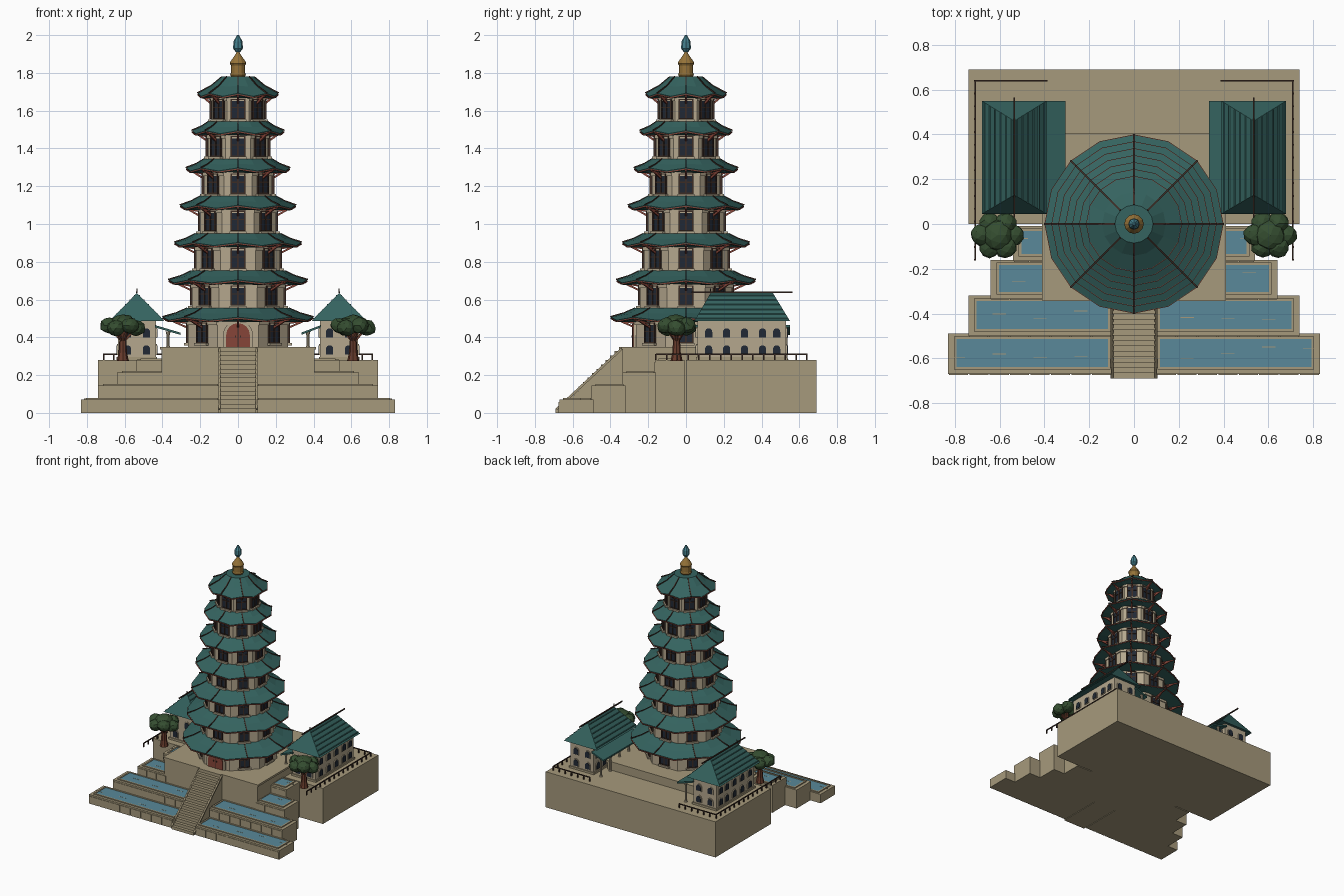
import bpy, bmesh, math, random
from mathutils import Matrix, Vector

if "Cube" in bpy.data.objects:
    bpy.data.objects.remove(bpy.data.objects["Cube"])

random.seed(4)
I = Matrix.Identity(4)
T = lambda x, y, z: Matrix.Translation((x, y, z))
R = lambda deg: Matrix.Rotation(math.radians(deg), 4, 'Z')
COL = dict(stone=(.38, .32, .2), wall=(.46, .39, .27), tile=(.035, .125, .115), water=(.1, .25, .32),
           dark=(.045, .025, .018), red=(.24, .06, .04), glass=(.015, .022, .035), gold=(.3, .17, .04),
           trunk=(.14, .045, .025), leaf=(.035, .075, .03), gem=(.06, .22, .27))
MATS = {}
for n, c in COL.items():
    MATS[n] = bpy.data.materials.new(n)
    MATS[n].diffuse_color = (*c, 1)
parts = {}


def part(name, mat):
    if name not in parts:
        parts[name] = (bmesh.new(), mat)
    return parts[name][0]


def box(bm, x0, x1, y0, y1, z0, z1, M=I):
    S = Matrix.Diagonal((abs(x1 - x0), abs(y1 - y0), abs(z1 - z0), 1))
    bmesh.ops.create_cube(bm, size=1, matrix=M @ T((x0 + x1) / 2, (y0 + y1) / 2, (z0 + z1) / 2) @ S)


def beam(bm, p, q, w):
    p, q = Vector(p), Vector(q)
    d = q - p
    M = Matrix.Translation((p + q) / 2) @ d.to_track_quat('Z', 'Y').to_matrix().to_4x4()
    bmesh.ops.create_cube(bm, size=1, matrix=M @ Matrix.Diagonal((w, w, d.length, 1)))


def lathe(bm, profile, n, off=0, lift=None, M=I):
    # rings of n points; lift raises every second point of a ring
    rings = []
    for j, (r, z) in enumerate(profile):
        ring = []
        for i in range(n):
            a = math.radians(off) + 2 * math.pi * i / n
            up = lift[j] if lift and i % 2 == 0 else 0
            ring.append(bm.verts.new(M @ Vector((r * math.cos(a), r * math.sin(a), z + up))))
        rings.append(ring)
    for a, b in zip(rings, rings[1:]):
        for i in range(n):
            k = (i + 1) % n
            bm.faces.new((a[i], a[k], b[k], b[i]))
    bm.faces.new(rings[0][::-1])
    bm.faces.new(rings[-1])


def arch(bm, M, w, h, d):
    # arched panel standing on local z = 0, facing local -y
    r = w / 2
    pts = [(-r, 0), (r, 0)] + [(r * math.cos(t * math.pi / 8), h - r + r * math.sin(t * math.pi / 8)) for t in range(9)]
    f = [bm.verts.new(M @ Vector((x, -d, z))) for x, z in pts]
    b = [bm.verts.new(M @ Vector((x, 0, z))) for x, z in pts]
    bm.faces.new(f)
    bm.faces.new(b[::-1])
    for i in range(len(pts)):
        k = (i + 1) % len(pts)
        bm.faces.new((f[k], f[i], b[i], b[k]))


# platform and pedestal
st = part('platform', 'stone')
box(st, -.74, .74, 0, .69, 0, .28)
ped = part('pedestal', 'stone')
box(ped, -.405, .405, -.335, .4, 0, .345)
box(ped, -.412, .412, -.342, .407, .335, .35)

# cascading terraces with pools: inner x, outer x, front y, back y, height
for x0, x1, y0, y1, h in ((.1, .83, -.67, -.49, .07), (.1, .74, -.5, -.32, .145),
                          (.39, .64, -.335, -.16, .215), (.39, .54, -.165, -.008, .28)):
    for s in (-1, 1):
        t = part('terraces', 'stone')
        box(t, s * x0, s * x1, y0, y1, 0, h)
        k, w = part('pool_rims', 'stone'), .012
        a, b, c, d = x0 + .005, x1 - .025, y0 + .02, y1 - .012
        box(k, s * a, s * b, c, c + w, h, h + .008)
        box(k, s * a, s * b, d - w, d, h, h + .008)
        box(k, s * a, s * (a + w), c, d, h, h + .008)
        box(k, s * (b - w), s * b, c, d, h, h + .008)
        box(part('pool_water', 'water'), s * (a + w), s * (b - w), c + w, d - w, h - .005, h + .004)
        n = max(1, round((x1 - x0) / .09))
        for i in range(n):
            px = x0 + (x1 - x0) * (i + .5) / n
            hw = (x1 - x0) / n / 2 - .003
            box(part('facing_blocks', 'stone'), s * (px - hw), s * (px + hw), y0 - .004, y0, max(0, h - .07), h - .012)
            if i % 2:
                yy = c + (d - c) * random.uniform(.3, .7)
                box(part('ripples', 'stone'), s * (px - .03), s * (px + .03), yy, yy + .003, h, h + .005)

# grand stair
N = 15
for i in range(N):
    box(part('stair', 'stone'), -.095, .095, -.69 + i * .024, -.33, i * .35 / N, (i + 1) * .35 / N)
for s in (-1, 1):
    beam(part('stair_cheeks', 'stone'), (s * .098, -.685, .02), (s * .098, -.34, .34), .012)

# tower storeys
LV = 7
for i in range(LV):
    z = .5 + .1975 * i
    tip = .397 - .0309 * i
    a = .265 - .021 * i
    base = .35 if i == 0 else z - .155
    rw = a / math.cos(math.pi / 8)
    lathe(part('tower_walls', 'wall'), [(rw, base), (rw, z)], 8, 22.5)
    lathe(part('tower_bands', 'wall'), [(rw + .008, z - .035), (rw + .008, z - .015)], 8, 22.5)
    last = i == LV - 1
    top = .085 if last else (a - .021) * 1.083 + .006
    rise = .095 if last else .055
    mid = top + (tip - top) * .45
    prof = [(a, z - .018), (tip - .004, z - .02), (tip, z - .009), (mid, z + rise * .45), (top, z + rise)]
    lift = (0, .016, .016, .004, 0)
    lathe(part('tower_roofs', 'tile'), prof, 16, 0, lift)
    for k in range(8):
        Rz = R(45 * k)
        P = lambda r, h: Rz @ Vector((r, 0, h))
        rd = part('roof_ridges', 'dark')
        beam(rd, P(top, z + rise), P(mid, z + rise * .45 + .005), .007)
        beam(rd, P(mid, z + rise * .45 + .005), P(tip + .004, z + .009), .007)
        br = part('eave_brackets', 'red')
        beam(br, P(a, z - .05), P(a + (tip - a) * .6, z - .015), .01)
        beam(br, P(a, z - .026), P(tip - .01, z - .008), .008)
        # eave edge trim, two pieces per side
        for e in (-1, 1):
            q = R(45 * k + 22.5 * e) @ Vector((tip, 0, z - .016))
            beam(part('eave_trim', 'red'), P(tip, z), q, .006)
        # windows on every face, the front ground floor holds the door
        if i == 0 and k == 0:
            continue
        M = Rz @ T(0, -a, z - .135)
        h, w = .11, .036
        g = part('tower_windows', 'glass')
        box(g, -w, w, -.006, .002, .008, h, M)
        f = part('window_frames', 'dark')
        for x in (-w, 0, w):
            box(f, x - .004, x + .004, -.011, 0, .005, h, M)
        for zz in (.008, h * .6, h):
            box(f, -w - .003, w + .003, -.011, 0, zz - .003, zz + .003, M)
        box(part('window_sills', 'wall'), -w - .01, w + .01, -.02, 0, -.008, .004, M)

# arched door
D = T(0, -.265, .35)
arch(part('door_surround', 'wall'), D, .16, .14, .012)
arch(part('door', 'red'), D, .125, .125, .018)
box(part('door_trim', 'dark'), -.002, .002, -.021, 0, 0, .12, D)
for s in (-1, 1):
    box(part('door_trim', 'dark'), s * .01, s * .016, -.024, 0, .05, .06, D)

# finial
lathe(part('finial_base', 'gold'), [(.035, 1.775), (.042, 1.79), (.038, 1.8), (.038, 1.84), (.044, 1.85),
                                    (.04, 1.86), (.012, 1.9), (.006, 1.915)], 12)
lathe(part('finial_gem', 'gem'), [(.012, 1.91), (.026, 1.93), (.024, 1.965), (.006, 2.0)], 8)

# side halls
for s, porch in ((-1, .305), (1, .335)):
    X = lambda v: s * v
    box(part('hall_walls', 'wall'), X(.435), X(.635), .06, .53, .28, .495)
    box(part('hall_plinths', 'stone'), X(.428), X(.642), .053, .537, .28, .295)
    bm = part('hall_roofs', 'tile')
    lo = [bm.verts.new((X(x), y, .487)) for x, y in ((.39, .045), (.68, .045), (.68, .55), (.39, .55))]
    hi = [bm.verts.new((X(.535), y, .635)) for y in (.13, .46)]
    for f in ((lo[0], lo[1], hi[0]), (lo[1], lo[2], hi[1], hi[0]), (lo[2], lo[3], hi[1]),
              (lo[3], lo[0], hi[0], hi[1]), lo[::-1]):
        bm.faces.new(f)
    rd = part('hall_ridges', 'dark')
    beam(rd, (X(.535), .03, .638), (X(.535), .565, .638), .008)
    beam(rd, (X(.535), .13, .635), (X(.535), .13, .658), .005)
    # roof tile ribs
    for j in range(6):
        for side in (-1, 1):
            t = (j + .5) / 6
            x = X(.535) + side * .145 * (1 - t)
            box(part('roof_courses', 'tile'), x - .003, x + .003, .045 + .085 * t, .55 - .09 * t,
                .483 + .148 * t, .489 + .148 * t)
    # porch on the tower side
    bm = part('porch_roofs', 'tile')
    vs = [bm.verts.new((X(x), y, z + dz)) for dz in (0, -.012) for x, z in ((.44, .465), (porch, .425))
          for y in (.05, .55)]
    for f in ((0, 1, 3, 2), (4, 6, 7, 5), (0, 2, 6, 4), (1, 5, 7, 3), (2, 3, 7, 6), (0, 4, 5, 1)):
        bm.faces.new([vs[q] for q in f])
    for j in range(5):
        y = .07 + .115 * j
        z0 = .345 if y < .4 else .28
        lathe(part('porch_posts', 'wall'), [(.012, z0), (.008, z0 + .01), (.008, .41), (.013, .43)], 8,
              M=T(X(.37), y, 0))
    # two rows of arched windows on all sides
    for row in (.31, .4):
        spots = [T(X(.635), y, row) @ R(90 * s) for y in (.12, .215, .31, .405, .48)]
        spots += [T(X(.435), y, row) @ R(-90 * s) for y in (.12, .215, .31, .405, .48)]
        spots += [T(X(x), .06, row) for x in (.485, .585)]
        spots += [T(X(x), .53, row) @ R(180) for x in (.485, .585)]
        for M in spots:
            arch(part('hall_window_frames', 'wall'), M @ T(0, 0, -.004), .05, .058, .006)
            arch(part('hall_windows', 'glass'), M, .038, .048, .009)
    # balustrade
    rl = part('balustrade', 'dark')
    beam(rl, (X(.71), -.16, .31), (X(.71), .64, .31), .007)
    beam(rl, (X(.71), .64, .31), (X(.39), .64, .31), .007)
    for j in range(15):
        y = -.16 + .8 * j / 14
        box(rl, X(.71) - .004, X(.71) + .004, y - .004, y + .004, .28, .312)
    for j in range(1, 7):
        x = X(.71 - .32 * j / 6)
        box(rl, x - .004, x + .004, .636, .644, .28, .312)
    # spreading tree
    cx, cy = X(.61), -.05
    lathe(part('tree_trunks', 'trunk'), [(.032, .275), (.022, .32), (.02, .36), (.014, .44)], 8, M=T(cx, cy, 0))
    for j in range(7):
        an = j * math.tau / 6
        r, z, q = (.07, .45 + .012 * (j % 2), .05) if j < 6 else (0, .478, .068)
        p = Vector((cx + r * math.cos(an), cy + r * .85 * math.sin(an), z))
        beam(part('tree_branches', 'trunk'), (cx, cy, .37), p, .012)
        M = Matrix.Translation(p) @ Matrix.Diagonal((1, 1, .62 if j == 6 else .85, 1))
        v = bmesh.ops.create_icosphere(part('tree_canopies', 'leaf'), subdivisions=2, radius=q, matrix=M)['verts']
        for w in v:
            w.co += (w.co - p) * random.uniform(-.08, .08)

# turn the collected parts into objects
for name, (bm, mat) in parts.items():
    bmesh.ops.recalc_face_normals(bm, faces=bm.faces)
    me = bpy.data.meshes.new(name)
    bm.to_mesh(me)
    bm.free()
    me.materials.append(MATS[mat])
    bpy.context.collection.objects.link(bpy.data.objects.new(name, me))

for m in bpy.data.materials:
    if m.users and not m.is_grease_pencil:
        m.use_nodes = True
        m.node_tree.nodes["Principled BSDF"].inputs["Base Color"].default_value = m.diffuse_color
